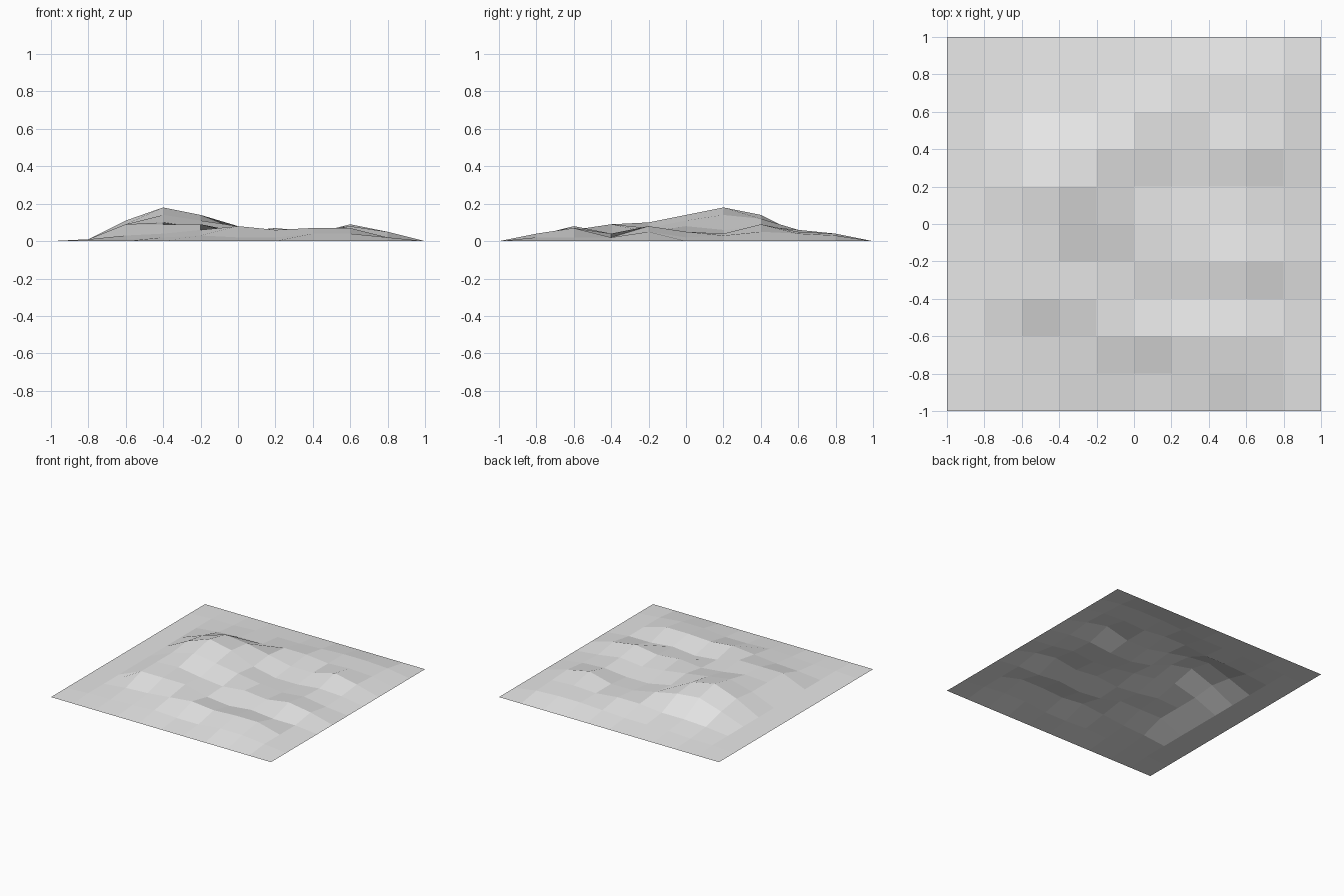
import bpy
import bmesh

# Remove the default object
default = bpy.data.objects.get("Cube")
if default:
    bpy.data.objects.remove(default, do_unlink=True)

CELLS = 10          # squares along each side
SIZE = 2.0          # side length of the ground sheet

# Heights of the inner grid points in hundredths, back row first, -x to +x
HEIGHTS = [
    [1, 1, 2, 2, 2, 3, 4, 4, 3],
    [1, 3, 4, 4, 6, 6, 4, 5, 4],
    [1, 8, 14, 12, 8, 4, 4, 9, 5],
    [1, 11, 18, 14, 6, 2, 2, 4, 3],
    [1, 9, 14, 11, 8, 5, 3, 5, 2],
    [1, 9, 10, 7, 5, 7, 5, 8, 5],
    [1, 9, 9, 9, 4, 2, 4, 2, 2],
    [1, 3, 4, 6, 8, 6, 7, 7, 2],
    [1, 1, 2, 3, 2, 2, 4, 4, 2],
]


def make_material(name, colour):
    material = bpy.data.materials.new(name)
    material.use_nodes = True
    material.diffuse_color = colour
    shader = next(n for n in material.node_tree.nodes if n.type == "BSDF_PRINCIPLED")
    shader.inputs["Base Color"].default_value = colour
    return material


def height_at(x, y):
    """Height of a grid point; the outer border stays on the ground."""
    column = round((x / SIZE + 0.5) * CELLS)
    row = round((0.5 - y / SIZE) * CELLS)
    if 0 < column < CELLS and 0 < row < CELLS:
        return HEIGHTS[row - 1][column - 1] / 100
    return 0.0


# Ground sheet: a flat-shaded grid raised into low hills
sheet = bmesh.new()
bmesh.ops.create_grid(sheet, x_segments=CELLS, y_segments=CELLS, size=SIZE / 2)
for vert in sheet.verts:
    vert.co.z = height_at(vert.co.x, vert.co.y)
for face in sheet.faces:
    face.smooth = False

mesh = bpy.data.meshes.new("hilly_ground")
sheet.to_mesh(mesh)
sheet.free()
mesh.materials.append(make_material("light grey ground", (0.8, 0.8, 0.8, 1.0)))

ground = bpy.data.objects.new("hilly_ground", mesh)
bpy.context.collection.objects.link(ground)
